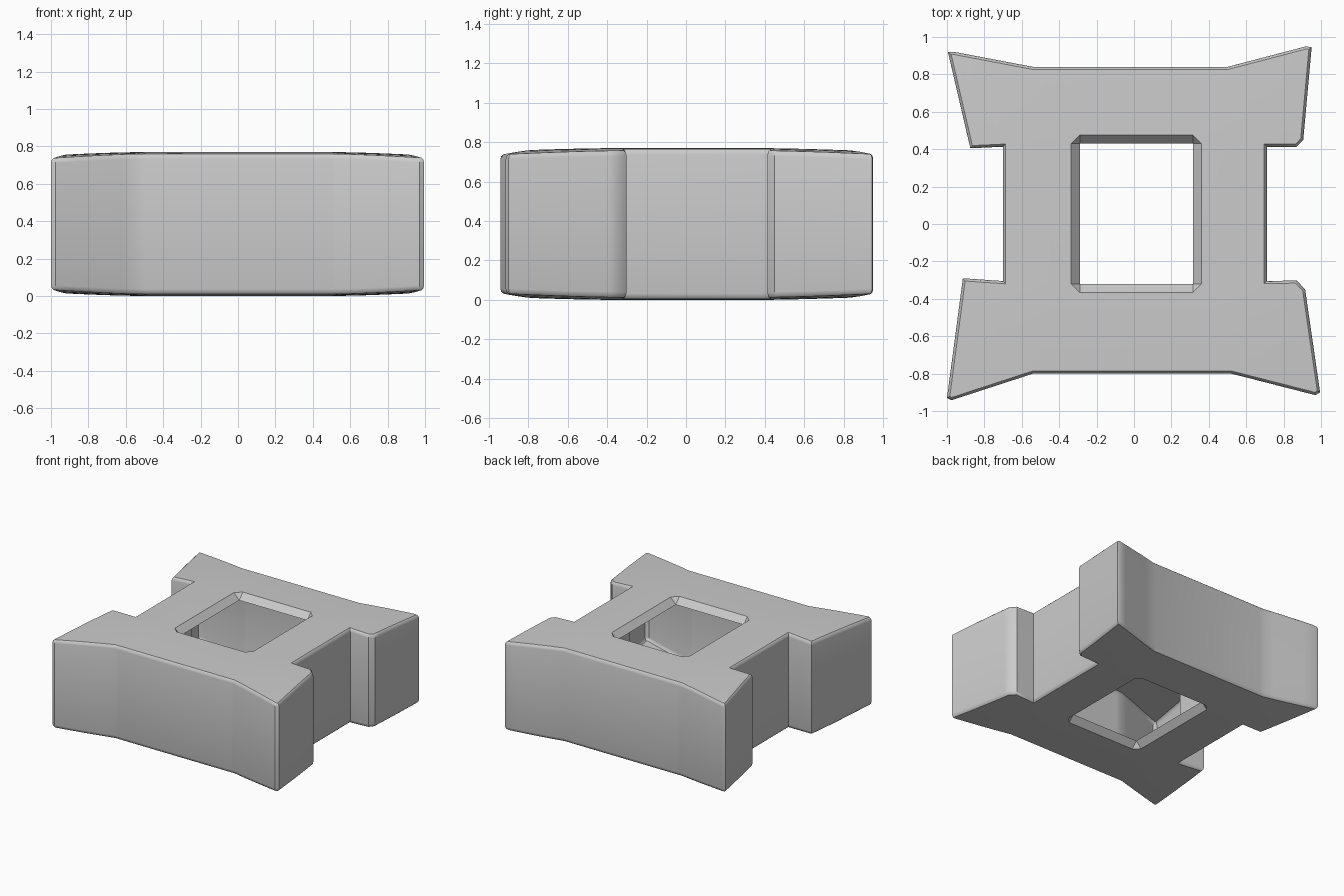
import bpy, bmesh
from mathutils import Vector

if "Cube" in bpy.data.objects:
    bpy.data.objects.remove(bpy.data.objects["Cube"])

H = 0.77
outline = [(-0.995, 0.92), (-0.96, 0.92), (-0.54, 0.84), (0.50, 0.84), (0.92, 0.95), (0.95, 0.945),
           (0.905, 0.45), (0.87, 0.413), (0.71, 0.413), (0.71, -0.305),
           (0.87, -0.302), (0.915, -0.35), (0.995, -0.90), (0.97, -0.915),
           (0.52, -0.80), (-0.54, -0.80), (-0.975, -0.942), (-1.0, -0.93),
           (-0.915, -0.29), (-0.70, -0.305), (-0.70, 0.413), (-0.875, 0.405)]
rim_outer = [(-0.29, 0.475), (0.315, 0.475), (0.36, 0.43), (0.36, -0.32),
             (0.315, -0.365), (-0.29, -0.365), (-0.337, -0.32), (-0.337, 0.43)]
rim_inner = [(-0.29, 0.43), (0.315, 0.43), (0.315, -0.32), (-0.29, -0.32)]


def inset(points, d):
    """Mitred inset of a clockwise polygon."""
    out = []
    for i, p in enumerate(points):
        p, a, b = Vector(p), Vector(points[i - 1]), Vector(points[(i + 1) % len(points)])
        u, v = (p - a).normalized(), (b - p).normalized()
        n1, n2 = Vector((u.y, -u.x)), Vector((v.y, -v.x))
        out.append(p + (n1 + n2) * d / max(0.3, 1 + n1.dot(n2)))
    return out


def drop(x, y):
    """How far the crowned faces fall away towards the ends."""
    tx = max(0, abs(x) - 0.5) / 0.5
    ty = max(0, abs(y) - 0.38) / 0.57
    return 0.018 * tx ** 1.5 + 0.016 * ty ** 1.5


bm = bmesh.new()


def ring(points, z):
    return [bm.verts.new((p[0], p[1], z)) for p in points]


def loop_edges(vs):
    return [bm.edges.get((a, b)) or bm.edges.new((a, b)) for a, b in zip(vs, vs[1:] + vs[:1])]


# Outer wall with rounded top and bottom edges
steps = [(0.014, 0.0), (0.004, 0.010), (0.0, 0.028)]
levels = [(d, z) for d, z in steps] + [(d, H - z) for d, z in reversed(steps)]
rings = [ring(inset(outline, d), z) for d, z in levels]
for a, b in zip(rings, rings[1:]):
    for i in range(len(a)):
        j = (i + 1) % len(a)
        bm.faces.new((a[i], a[j], b[j], b[i]))

# Top and bottom plates with a chamfered opening into the hollow inside
for outer, z, s in ((rings[0], 0.0, 1), (rings[-1], H, -1)):
    hole, lip = ring(rim_outer, z), ring(rim_inner, z + s * 0.05)
    bmesh.ops.triangle_fill(bm, use_beauty=True, edges=loop_edges(outer) + loop_edges(hole),
                            normal=(0, 0, -s))
    for k in range(4):
        n = (k + 1) % 4
        bm.faces.new((hole[2 * k], hole[2 * k + 1], lip[n], lip[k]))
        bm.faces.new((hole[2 * k + 1], hole[(2 * k + 2) % 8], lip[n]))

# Slice, then crown the plates
for axis, cuts in ((0, (0.5, 0.62, 0.74, 0.87)), (1, (0.39, 0.5, 0.62, 0.73))):
    for c in cuts:
        for s in (-1, 1):
            co, no = Vector(), Vector()
            co[axis], no[axis] = s * c, 1
            bmesh.ops.bisect_plane(bm, geom=bm.verts[:] + bm.edges[:] + bm.faces[:],
                                   dist=1e-5, plane_co=co, plane_no=no)
for v in bm.verts:
    t = v.co.z / H * 2 - 1
    v.co.z -= t * drop(v.co.x, v.co.y)
bmesh.ops.recalc_face_normals(bm, faces=bm.faces[:])

mesh = bpy.data.meshes.new("flared_block")
bm.to_mesh(mesh)
bm.free()
block = bpy.data.objects.new("flared_block", mesh)
bpy.context.collection.objects.link(block)
bpy.context.view_layer.objects.active = block
block.select_set(True)
bpy.ops.object.shade_smooth_by_angle(angle=0.6)
